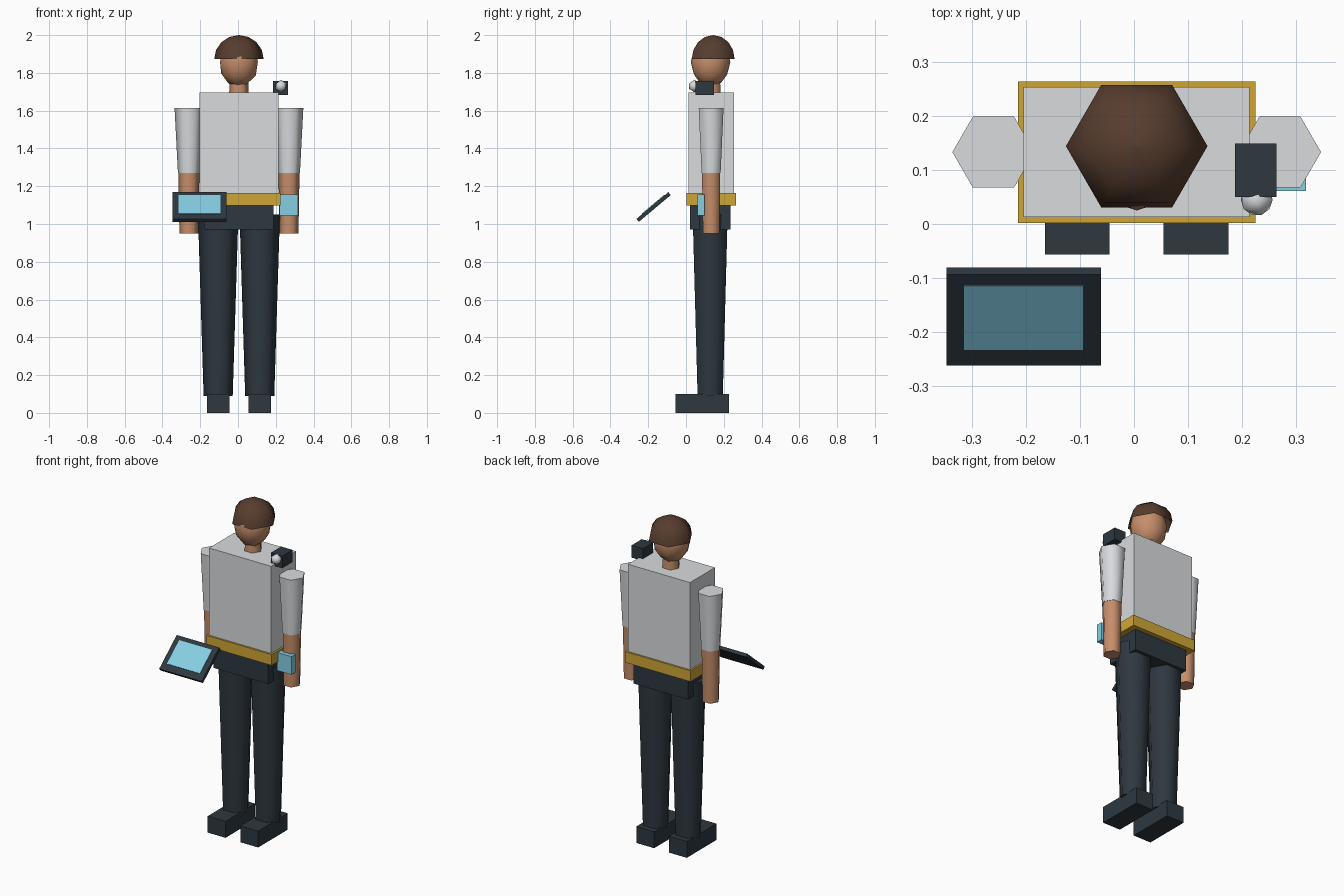
import bpy, bmesh, math
from mathutils import Matrix, Vector

if "Cube" in bpy.data.objects:
    bpy.data.objects.remove(bpy.data.objects["Cube"])

CX, CY = 0.005, 0.133   # body axis


def material(name, hex_colour):
    def linear(v):
        return v / 12.92 if v <= 0.04045 else ((v + 0.055) / 1.055) ** 2.4
    rgb = [linear(int(hex_colour[i:i + 2], 16) / 255) for i in (0, 2, 4)]
    mat = bpy.data.materials.new(name)
    mat.use_nodes = True
    mat.diffuse_color = (*rgb, 1)
    shader = next(n for n in mat.node_tree.nodes if n.type == "BSDF_PRINCIPLED")
    shader.inputs["Base Color"].default_value = (*rgb, 1)
    return mat


SHIRT = material("light grey shirt", "D8DBDE")
DARK = material("dark slate", "2E3840")
GOLD = material("gold belt", "CFA636")
SKIN = material("skin", "C68E6A")
HAIR = material("brown hair", "573D2E")
CYAN = material("cyan screen", "86CFE4")


def finish(name, bm, mat, location=(0, 0, 0), smooth=False):
    mesh = bpy.data.meshes.new(name)
    bm.to_mesh(mesh)
    bm.free()
    mesh.materials.append(mat)
    obj = bpy.data.objects.new(name, mesh)
    obj.location = location
    bpy.context.collection.objects.link(obj)
    if smooth:
        bpy.ops.object.select_all(action="DESELECT")
        obj.select_set(True)
        bpy.context.view_layer.objects.active = obj
        bpy.ops.object.shade_smooth_by_angle(angle=math.radians(65))
    return obj


def box(name, mat, centre, size, tilt=0):
    bm = bmesh.new()
    bmesh.ops.create_cube(bm, size=1)
    bmesh.ops.scale(bm, vec=size, verts=bm.verts)
    bmesh.ops.rotate(bm, matrix=Matrix.Rotation(tilt, 3, "X"), verts=bm.verts)
    return finish(name, bm, mat, centre)


def hexagonal(name, mat, x, y, profile, capped=True):
    """Six-sided lathe through (radius, height) pairs, listed bottom to top."""
    bm = bmesh.new()
    rings = [[bm.verts.new((r * math.cos(k * math.pi / 3),
                            r * math.sin(k * math.pi / 3), z))
              for k in range(6)] for r, z in profile]
    for low, high in zip(rings, rings[1:]):
        for k in range(6):
            n = (k + 1) % 6
            bm.faces.new((low[k], low[n], high[n], high[k]))
    if capped:
        bm.faces.new(rings[0][::-1])
    bm.faces.new(rings[-1])
    return finish(name, bm, mat, (x, y, 0), smooth=True)


def ball(name, mat, centre, radius, subdivisions, stretch=1):
    bm = bmesh.new()
    bmesh.ops.create_icosphere(bm, subdivisions=subdivisions, radius=radius)
    bmesh.ops.scale(bm, vec=(1, 1, stretch), verts=bm.verts)
    return finish(name, bm, mat, centre, smooth=True)


# Trunk
box("torso", SHIRT, (CX, CY, 1.398), (0.418, 0.24, 0.595))
box("belt", GOLD, (CX, CY, 1.132), (0.44, 0.262, 0.066))
box("pelvis", DARK, (CX, 0.128, 1.04), (0.366, 0.216, 0.14))

# Limbs
for side, s in (("left", 1), ("right", -1)):
    leg_x, arm_x = CX + s * 0.11, CX + s * 0.265
    hexagonal(side + "_leg", DARK, leg_x, 0.128, [(0.077, 0.09), (0.107, 1.05)])
    box(side + "_shoe", DARK, (leg_x, 0.086, 0.05), (0.12, 0.284, 0.1))
    hexagonal(side + "_sleeve", SHIRT, arm_x, CY, [(0.058, 1.27), (0.076, 1.615)])
    hexagonal(side + "_forearm", SKIN, arm_x, CY, [(0.05, 0.95), (0.056, 1.28)])

# Head and hair
hexagonal("neck", SKIN, CX, 0.138, [(0.052, 1.68), (0.048, 1.8)])
ball("head", SKIN, (CX, 0.13, 1.857), 0.105, 2, 1.27)
dome = [(0.131 * math.cos(a), 1.873 + 0.127 * math.sin(a))
        for a in (math.radians(d) for d in (0, 22.5, 45, 67.5, 89.5))]
hexagonal("hair", HAIR, CX, 0.144, dome, capped=False)

# Shoulder camera
box("shoulder_camera", DARK, (0.225, 0.099, 1.72), (0.077, 0.099, 0.074))
ball("camera_lens", SHIRT, (0.227, 0.045, 1.73), 0.033, 1)

# Wrist display
box("wrist_display", CYAN, (0.269, 0.08, 1.1), (0.098, 0.038, 0.11))

# Floating tablet, tilted towards the wearer
tilt = math.radians(40)
tablet_centre = Vector((-0.204, -0.1715, 1.09))
box("tablet", DARK, tablet_centre, (0.286, 0.22, 0.02), tilt)
lift = Matrix.Rotation(tilt, 3, "X") @ Vector((0, 0.007, 0.011))
box("tablet_screen", CYAN, tablet_centre + lift, (0.222, 0.154, 0.005), tilt)
